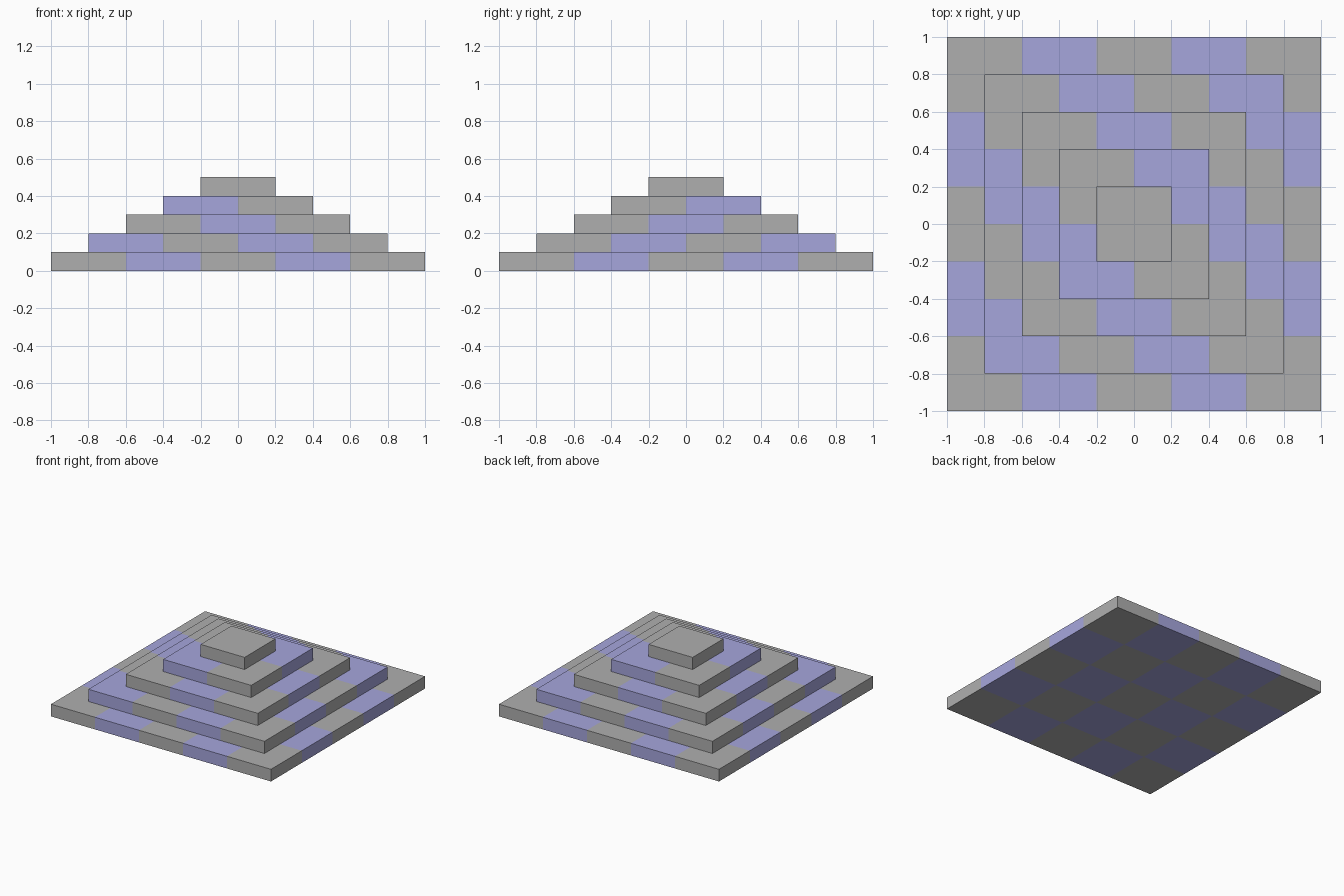
import bpy, bmesh
from mathutils import Vector
from math import floor

if "Cube" in bpy.data.objects:
    bpy.data.objects.remove(bpy.data.objects["Cube"])

TILE, STEP, LEVELS = 0.4, 0.1, 5

blue = bpy.data.materials.new("blue_tile")
blue.diffuse_color = (0.38, 0.38, 0.72, 1)
blue.use_nodes = True
blue.node_tree.nodes["Principled BSDF"].inputs["Base Color"].default_value = blue.diffuse_color
grey = bpy.data.materials.new("grey_tile")
grey.diffuse_color = (0.43, 0.43, 0.43, 1)
grey.use_nodes = True
grey.node_tree.nodes["Principled BSDF"].inputs["Base Color"].default_value = grey.diffuse_color


def tiled_slab(name, n, z):
    """Square slab of n x n checkered tiles with its underside at z."""
    half = n * TILE / 2
    bm = bmesh.new()
    bmesh.ops.create_grid(bm, x_segments=n, y_segments=n, size=half)
    top = bmesh.ops.extrude_face_region(bm, geom=bm.faces[:], use_keep_orig=True)
    verts = [v for v in top["geom"] if isinstance(v, bmesh.types.BMVert)]
    bmesh.ops.translate(bm, verts=verts, vec=(0, 0, STEP))
    bmesh.ops.recalc_face_normals(bm, faces=bm.faces[:])
    # colour each face by the tile just inside it
    for f in bm.faces:
        p = f.calc_center_median() - f.normal * 0.02 + Vector((half, half, 0))
        i, j = floor(p.x / TILE), floor(p.y / TILE)
        f.material_index = 1 if (i + j + n) % 2 == 0 else 0
    mesh = bpy.data.meshes.new(name)
    bm.to_mesh(mesh)
    bm.free()
    mesh.materials.append(grey)
    mesh.materials.append(blue)
    obj = bpy.data.objects.new(name, mesh)
    obj.location.z = z
    bpy.context.collection.objects.link(obj)


# Stepped levels, from the wide base up to the single top tile
for level in range(LEVELS):
    tiled_slab(f"pyramid_level_{level + 1}", LEVELS - level, level * STEP)
